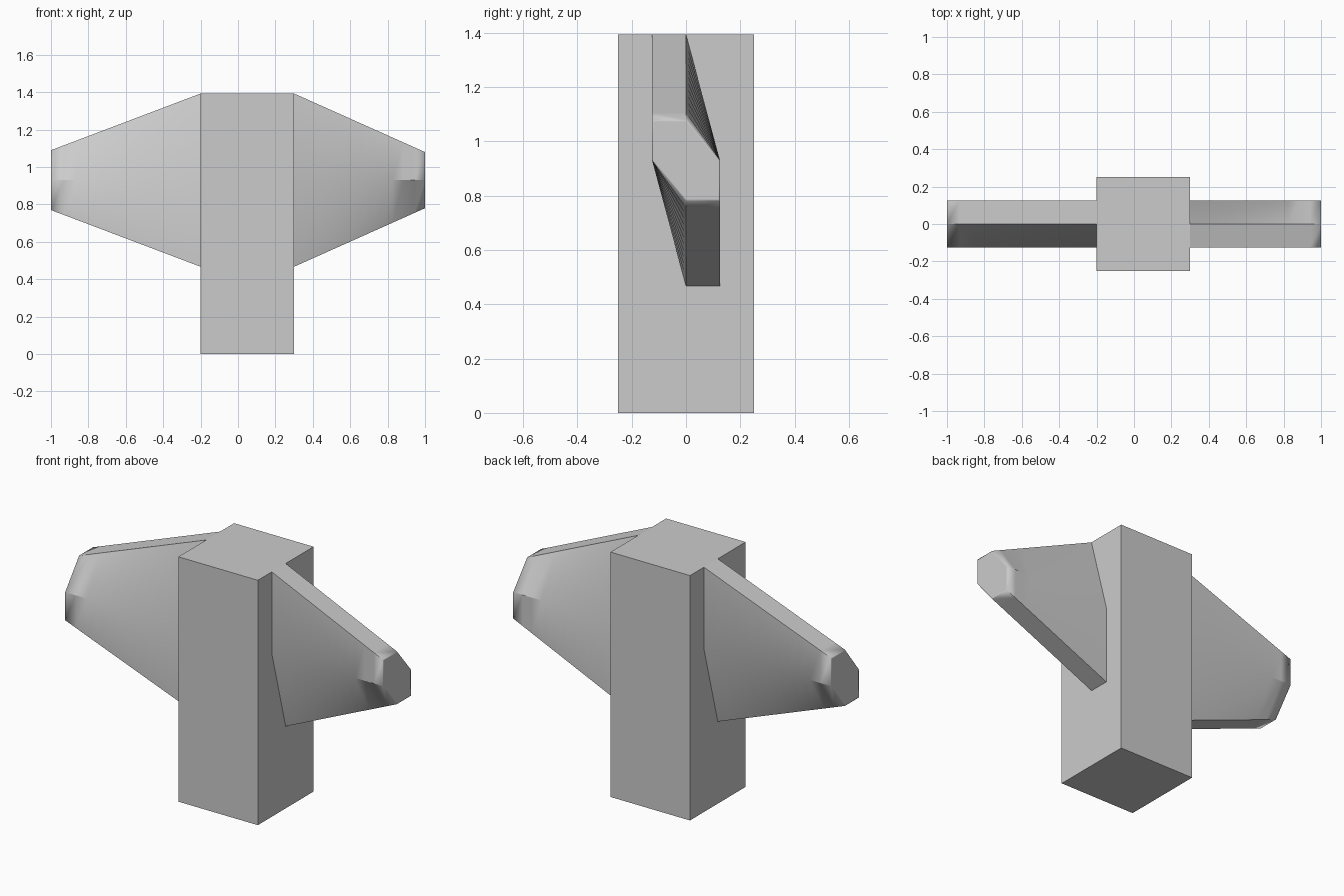
import bpy, bmesh
from math import radians
from mathutils import Vector

if "Cube" in bpy.data.objects:
    bpy.data.objects.remove(bpy.data.objects["Cube"])

MID, HALF_ROOT, T = 0.93, 0.463, 0.125


def section(x, half, side):
    # skewed six-sided cross-section, turned half round for the left wing
    pts = [(-T, half), (0, half), (T, 0), (T, -half), (0, -half), (-T, 0)]
    return [Vector((x, y * side, MID + z)) for y, z in pts]


def wing(name, root_x, side, half_tip, steps=12):
    bm = bmesh.new()
    rings = []
    for i in range(steps + 1):
        t = i / steps
        x = root_x + (side - root_x) * t
        half = HALF_ROOT + (half_tip - HALF_ROOT) * t
        rings.append(section(x, half, side))
    # narrow border round the tip face keeps its centre flat
    centre = Vector((side, 0, MID))
    rings.append([centre + (p - centre) * 0.95 for p in rings[-1]])
    loops = [[bm.verts.new(p) for p in r] for r in rings]
    for a, b in zip(loops, loops[1:]):
        for k in range(6):
            j = (k + 1) % 6
            bm.faces.new((a[k], a[j], b[j], b[k]))
    bm.faces.new(loops[-1])
    bm.normal_update()
    # orient outward: the tip face must look away from the block
    bm.faces.ensure_lookup_table()
    bmesh.ops.recalc_face_normals(bm, faces=bm.faces)
    if bm.faces[-1].normal.x * side < 0:
        bmesh.ops.reverse_faces(bm, faces=bm.faces)
    for f in bm.faces:
        f.smooth = True
    # crisp long edges, soft shading round the tip rim
    rim = set(loops[-2])
    for e in bm.edges:
        if len(e.link_faces) == 2 and not set(e.verts) <= rim:
            e.smooth = e.calc_face_angle() < radians(30)
    me = bpy.data.meshes.new(name)
    bm.to_mesh(me)
    bm.free()
    bpy.context.collection.objects.link(bpy.data.objects.new(name, me))


# upright block
bpy.ops.mesh.primitive_cube_add(size=1, location=(0.05, 0, 0.6965))
block = bpy.context.object
block.name = "upright_block"
block.scale = (0.5, 0.5, 1.393)

# twisted tapering wings
wing("right_wing", 0.3, 1, 0.15)
wing("left_wing", -0.2, -1, 0.16)
